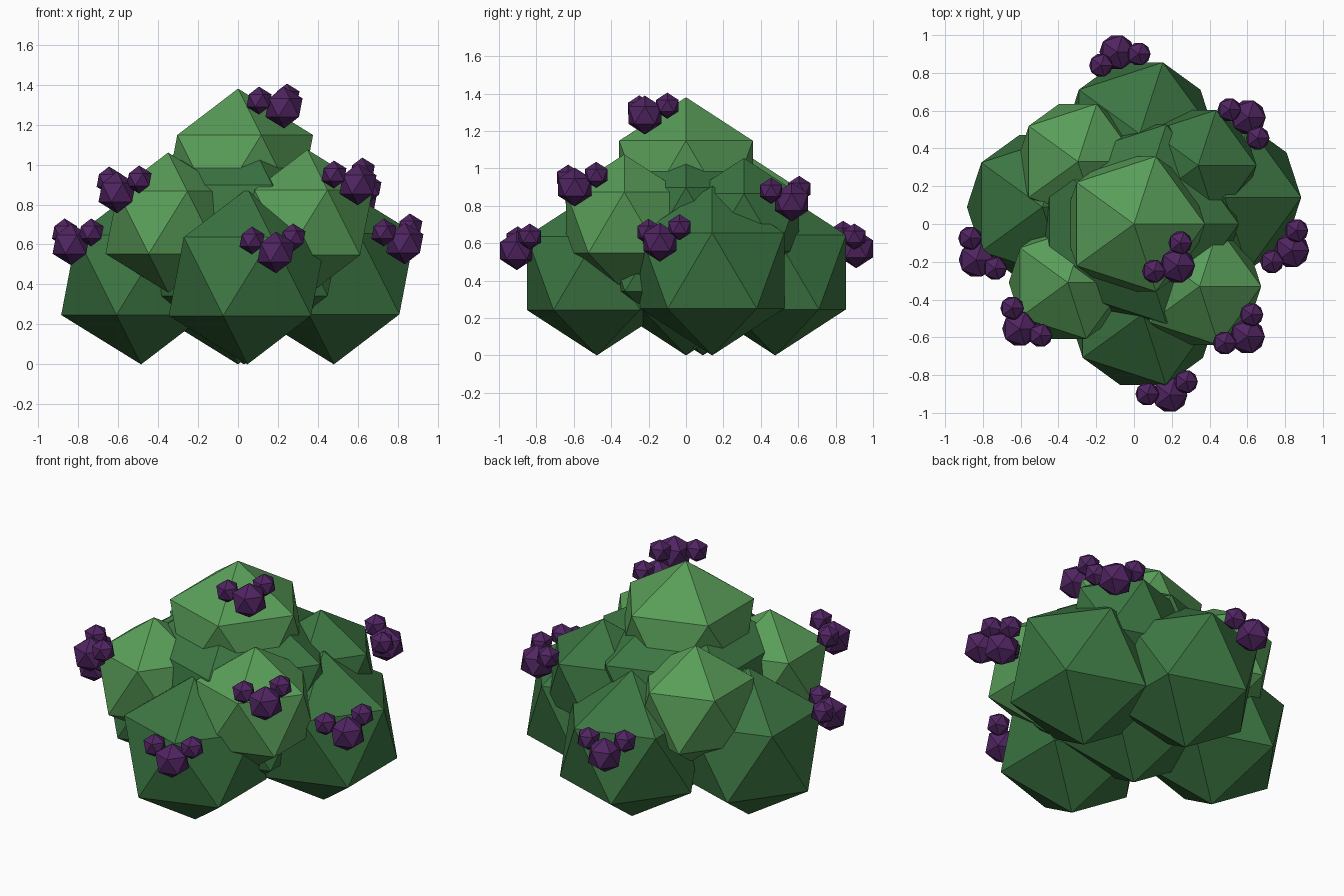
import bpy

cube = bpy.data.objects.get("Cube")
if cube:
    bpy.data.objects.remove(cube, do_unlink=True)


def make_material(name, colour):
    mat = bpy.data.materials.new(name)
    mat.use_nodes = True
    mat.diffuse_color = colour
    mat.node_tree.nodes["Principled BSDF"].inputs["Base Color"].default_value = colour
    return mat


dark_green = make_material("dark leaf green", (0.045, 0.18, 0.055, 1))
light_green = make_material("light leaf green", (0.10, 0.34, 0.10, 1))
purple = make_material("berry purple", (0.08, 0.018, 0.12, 1))


def ball(name, centre, radius, mat):
    """Flat-shaded twenty-sided ball."""
    bpy.ops.mesh.primitive_ico_sphere_add(subdivisions=1, radius=radius, location=centre)
    obj = bpy.context.object
    obj.name = name
    obj.data.materials.append(mat)
    return obj


# Central foliage mass and crown
ball("foliage_core", (0, 0, 0.62), 0.62, dark_green)
ball("foliage_crown", (0, 0, 0.96), 0.42, light_green)

# Lower ring, each clump resting on the ground
for side, x, y, r in (
    ("front", 0.047, -0.477, 0.44),
    ("right", 0.48, 0.14, 0.453),
    ("back", 0.03, 0.477, 0.445),
    ("left", -0.485, 0.09, 0.447),
):
    ball("lower_foliage_" + side, (x, y, r), r, dark_green)

# Middle ring on the diagonals
for side, x, y, r, mat in (
    ("front_left", -0.35, -0.31, 0.35, light_green),
    ("front_right", 0.347, -0.33, 0.365, light_green),
    ("back_right", 0.34, 0.31, 0.345, dark_green),
    ("back_left", -0.297, 0.33, 0.36, light_green),
):
    ball("middle_foliage_" + side, (x, y, 0.71), r, mat)

# Berry clusters: one large berry, then two small ones
clusters = {
    "front": ((0.19, -0.905, 0.56), (0.07, -0.90, 0.62), (0.275, -0.835, 0.635)),
    "right": ((0.835, -0.14, 0.605), (0.73, -0.20, 0.66), (0.86, -0.035, 0.685)),
    "back": ((-0.09, 0.91, 0.57), (-0.175, 0.84, 0.65), (0.025, 0.90, 0.635)),
    "left": ((-0.835, -0.19, 0.60), (-0.735, -0.235, 0.66), (-0.868, -0.075, 0.66)),
    "front_left": ((-0.605, -0.555, 0.86), (-0.495, -0.59, 0.925), (-0.645, -0.445, 0.92)),
    "front_right": ((0.60, -0.595, 0.90), (0.48, -0.63, 0.95), (0.622, -0.48, 0.965)),
    "back_right": ((0.605, 0.565, 0.82), (0.505, 0.605, 0.89), (0.655, 0.455, 0.88)),
    "crown": ((0.23, -0.22, 1.285), (0.105, -0.25, 1.32), (0.245, -0.10, 1.335)),
}
for place, centres in clusters.items():
    for part, centre, radius in zip(
        ("large_berry", "small_berry_a", "small_berry_b"), centres, (0.104, 0.07, 0.07)
    ):
        ball(part + "_" + place, centre, radius, purple)
